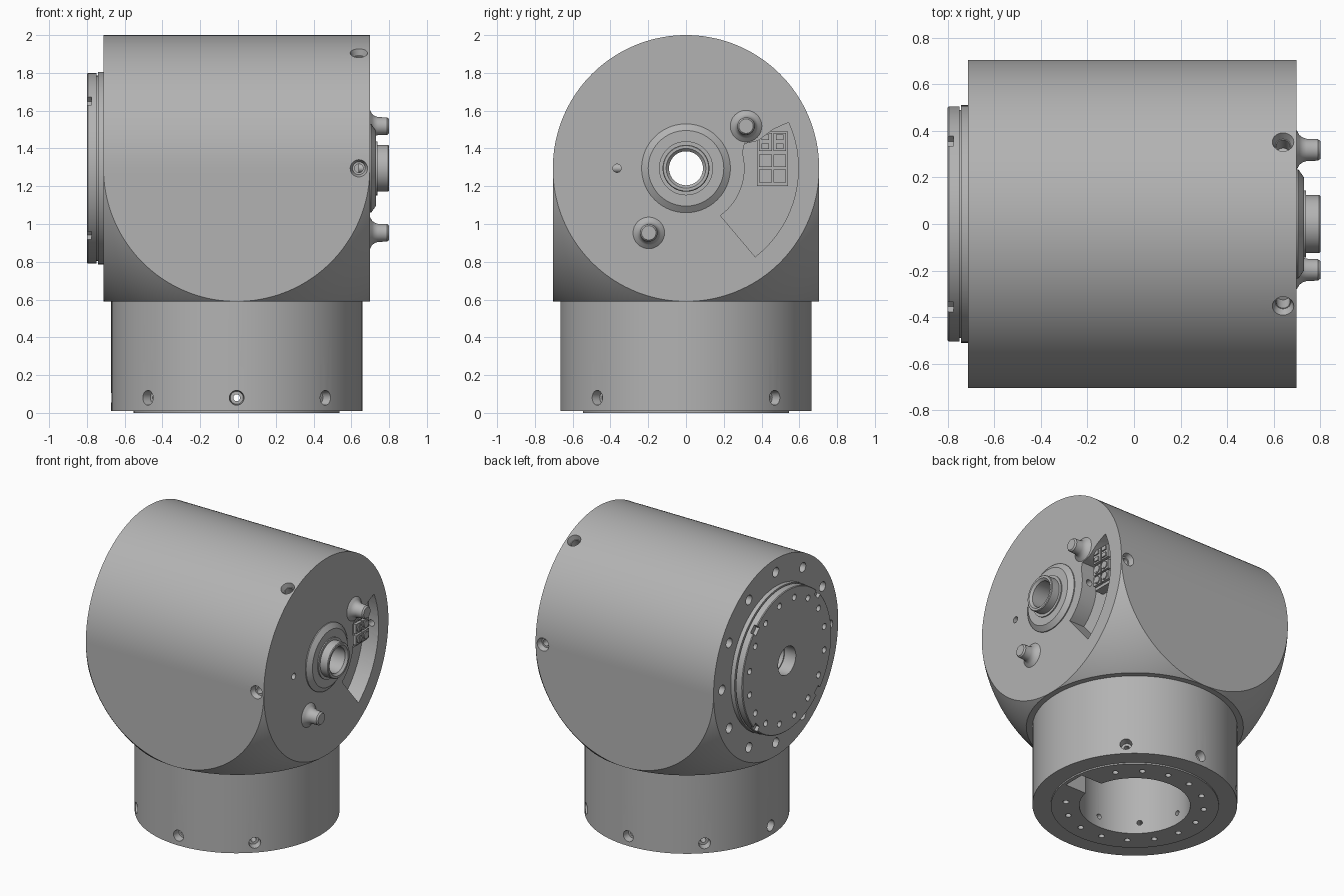
import bpy, bmesh
from math import sin, cos, tan, pi, radians, sqrt, atan2
from mathutils import Vector, Matrix

if "Cube" in bpy.data.objects:
    bpy.data.objects.remove(bpy.data.objects["Cube"])

R = 0.705          # half width of the housing
CX, CZ = -0.007, 1.295
FACE = CX + R      # plane of the connector side

metal = bpy.data.materials.new("grey_metal")
metal.use_nodes = True
metal.diffuse_color = (0.45, 0.45, 0.45, 1)
metal.node_tree.nodes["Principled BSDF"].inputs["Base Color"].default_value = (0.45, 0.45, 0.45, 1)


def finish(name, bm):
    bmesh.ops.remove_doubles(bm, verts=bm.verts, dist=1e-5)
    bmesh.ops.dissolve_degenerate(bm, edges=bm.edges, dist=1e-6)
    bmesh.ops.recalc_face_normals(bm, faces=bm.faces)
    mesh = bpy.data.meshes.new(name)
    bm.to_mesh(mesh)
    bm.free()
    mesh.materials.append(metal)
    obj = bpy.data.objects.new(name, mesh)
    bpy.context.collection.objects.link(obj)
    return obj


def select(obj):
    bpy.ops.object.select_all(action='DESELECT')
    obj.select_set(True)
    bpy.context.view_layer.objects.active = obj


def smooth(obj):
    select(obj)
    bpy.ops.object.shade_smooth_by_angle(angle=radians(28))


def lathe(name, profile, axis='X', y=0.0, z=CZ, steps=96, closed=False):
    """Revolve (position along axis, radius) pairs."""
    bm = bmesh.new()
    rings = []
    for a, rad in profile:
        ring = []
        for i in range(steps):
            c, s = rad * cos(2 * pi * i / steps), rad * sin(2 * pi * i / steps)
            ring.append(bm.verts.new((a, y + c, z + s) if axis == 'X' else (CX + c, s, a)))
        rings.append(ring)
    pairs = list(zip(rings, rings[1:]))
    if closed:
        pairs.append((rings[-1], rings[0]))
    for p, q in pairs:
        for i in range(steps):
            j = (i + 1) % steps
            bm.faces.new((p[i], p[j], q[j], q[i]))
    return finish(name, bm)


def add_cone(bm, start, direction, r1, r2, depth, seg=20):
    d = Vector(direction).normalized()
    m = Matrix.Translation(Vector(start) + d * depth / 2) @ d.to_track_quat('Z', 'Y').to_matrix().to_4x4()
    bmesh.ops.create_cone(bm, cap_ends=True, segments=seg, radius1=r1, radius2=r2, depth=depth, matrix=m)


def add_box(bm, lo, hi):
    lo, hi = Vector(lo), Vector(hi)
    m = Matrix.Translation((lo + hi) / 2) @ Matrix.Diagonal((*(hi - lo), 1))
    bmesh.ops.create_cube(bm, size=1, matrix=m)


def cut(obj, bm):
    cutter = finish("cutter", bm)
    cutter.hide_render = True
    mod = obj.modifiers.new("cut", 'BOOLEAN')
    mod.operation, mod.solver, mod.object = 'DIFFERENCE', 'EXACT', cutter
    select(obj)
    bpy.ops.object.modifier_apply(modifier=mod.name)
    bpy.data.objects.remove(cutter)


def ring_section(t):
    """One horizontal section: lying cylinder above, ball-trimmed block below."""
    w, z = R * cos(t), R * sin(t)
    flat, arc = 4, 14
    y_side = w if t > 0 else R
    quarter = [(R, w * k / flat) for k in range(flat)]
    if t > 0:
        quarter += [(R, w)] * (arc + 1)
        quarter += [(R * (1 - k / flat), w) for k in range(1, flat)]
    else:
        a0, rad = atan2(w, R), sqrt(R * R + w * w)
        span = pi / 2 - 2 * a0
        quarter += [(rad * cos(a0 + span * k / arc), rad * sin(a0 + span * k / arc)) for k in range(arc + 1)]
        quarter += [(w * (1 - k / flat), R) for k in range(1, flat)]
    half = quarter + [(0, y_side)] + [(-x, y) for x, y in reversed(quarter)]
    full = half + [(x, -y) for x, y in reversed(half[1:-1])]
    return [(CX + x, y, CZ + z) for x, y in full]


# Housing
bm = bmesh.new()
levels = 36
rings = [[bm.verts.new(p) for p in ring_section(pi / 2 * k / levels)] for k in range(-levels, levels + 1)]
for p, q in zip(rings, rings[1:]):
    for i in range(len(p)):
        j = (i + 1) % len(p)
        bm.faces.new((p[i], p[j], q[j], q[i]))
bm.faces.new(rings[0])
housing = finish("housing", bm)

# Shaft bore
bm = bmesh.new()
add_cone(bm, (-1, 0, CZ), (1, 0, 0), 0.092, 0.092, 2, 48)
cut(housing, bm)

# Curved wiring pocket
bm = bmesh.new()
outline = [(0.595, radians(-52 + 76 * k / 16)) for k in range(17)]
inner = [(0.31, radians(5 - 59 * k / 12)) for k in range(13)]
points = [(r * cos(a), CZ + r * sin(a)) for r, a in outline]
points += [(0.525, 1.53), (0.46, 1.5), (0.38, 1.44), (0.31, 1.425), (0.3, 1.38)]
points += [(r * cos(a), CZ + r * sin(a)) for r, a in inner]
face = bm.faces.new([bm.verts.new((FACE - 0.12, y, z)) for y, z in points])
out = bmesh.ops.extrude_face_region(bm, geom=[face])
bmesh.ops.translate(bm, vec=(0.2, 0, 0), verts=[v for v in out["geom"] if isinstance(v, bmesh.types.BMVert)])
cut(housing, bm)

# Screw holes around the housing, the mounting face and the small sensor hole
bm = bmesh.new()
for deg in (0, 60, 120, 180):
    d = Vector((0, cos(radians(deg)), sin(radians(deg))))
    start = Vector((0.64, 0, CZ)) + d * (R + 0.005)
    add_cone(bm, start, -d, 0.048, 0.034, 0.04)
cut(housing, bm)
bm = bmesh.new()
add_cone(bm, (0.64, -1, CZ), (0, 1, 0), 0.023, 0.023, 2)
for deg in (60, 120):
    d = Vector((0, cos(radians(deg)), sin(radians(deg))))
    add_cone(bm, Vector((0.64, 0, CZ)) + d * 0.72, -d, 0.03, 0.03, 0.12)
for k in range(12):
    a = 2 * pi * k / 12
    add_cone(bm, (CX - R - 0.02, 0.61 * cos(a), CZ + 0.61 * sin(a)), (1, 0, 0), 0.034, 0.034, 0.12)
add_cone(bm, (FACE + 0.02, -0.365, CZ), (-1, 0, 0), 0.022, 0.022, 0.08)
cut(housing, bm)
smooth(housing)

# Neck with stepped foot and open bore
neck = lathe("neck", [(0.6, 0), (0.6, 0.665), (0.01, 0.665), (0.01, 0.545), (0, 0.545),
                      (0, 0.36), (0.55, 0.36), (0.55, 0)], axis='Z')
bm = bmesh.new()
add_box(bm, (0.2, -0.08, -0.1), (0.51, 0.08, 0.3))
cut(neck, bm)
sides = [radians(45 * k) for k in range(1, 8)]
bm = bmesh.new()
for a in sides:
    d = Vector((cos(a), sin(a), 0))
    add_cone(bm, Vector((CX, 0, 0.08)) + d * 0.672, -d, 0.04, 0.034, 0.06)
for k in range(16):
    a = 2 * pi * (k + 0.5) / 16
    if 0 < k < 15:
        add_cone(bm, (CX + 0.45 * cos(a), 0.45 * sin(a), -0.02), (0, 0, 1), 0.02, 0.02, 0.055, 14)
cut(neck, bm)
bm = bmesh.new()
for a in sides:
    d = Vector((cos(a), sin(a), 0))
    add_cone(bm, Vector((CX, 0, 0.08)) + d * 0.64, -d, 0.018, 0.018, 0.32, 14)
cut(neck, bm)
smooth(neck)

# Output flange with rim notches and screw holes
flange = lathe("output_flange", [(-0.69, 0.1), (-0.69, 0.51), (-0.742, 0.51), (-0.742, 0.49), (-0.75, 0.49),
                                 (-0.75, 0.505), (-0.795, 0.505), (-0.8, 0.5), (-0.8, 0.1)], closed=True)
bm = bmesh.new()
for k in range(16):
    a = 2 * pi * (k + 0.5) / 16
    add_cone(bm, (-0.82, 0.43 * cos(a), CZ + 0.43 * sin(a)), (1, 0, 0), 0.022, 0.022, 0.07, 14)
for k in range(4):
    spin = Matrix.Translation((0, 0, CZ)) @ Matrix.Rotation(radians(45 + 90 * k), 4, 'X')
    m = spin @ Matrix.Translation((-0.8, 0.505, 0)) @ Matrix.Diagonal((0.05, 0.07, 0.06, 1))
    bmesh.ops.create_cube(bm, size=1, matrix=m)
cut(flange, bm)
smooth(flange)

# Shaft hub
smooth(lathe("shaft_hub", [(0.68, 0.235), (0.705, 0.235), (0.73, 0.2), (0.73, 0.143), (0.738, 0.143),
                           (0.738, 0.124), (0.795, 0.124), (0.8, 0.12), (0.8, 0.105), (0.785, 0.09),
                           (0.68, 0.09)], closed=True))

# Flared pegs
for name, y, z in (("upper_peg", 0.318, 1.518), ("lower_peg", -0.197, 0.953)):
    smooth(lathe(name, [(0.69, 0), (0.69, 0.09), (0.7, 0.082), (0.71, 0.064), (0.725, 0.053), (0.74, 0.048),
                        (0.79, 0.046), (0.8, 0.038), (0.8, 0)], y=y, z=z, steps=32))

# Terminal block in the pocket
bm = bmesh.new()
add_box(bm, (0.56, 0.376, 1.2), (0.645, 0.54, 1.49))
for y in (0.42, 0.496):
    for z, h in ((1.435, 0.048), (1.335, 0.034), (1.255, 0.034)):
        add_box(bm, (0.64, y - 0.034, z - h), (0.665, y + 0.034, z + h))
        if h < 0.04:
            add_cone(bm, (0.66, y, z), (1, 0, 0), 0.027, 0.027, 0.012)
            add_box(bm, (0.67, y - 0.004, z - 0.02), (0.675, y + 0.004, z + 0.02))
        else:
            for dz in (-0.024, 0.024):
                add_box(bm, (0.66, y - 0.02, z + dz - 0.014), (0.675, y + 0.02, z + dz + 0.014))
smooth(finish("terminal_block", bm))
